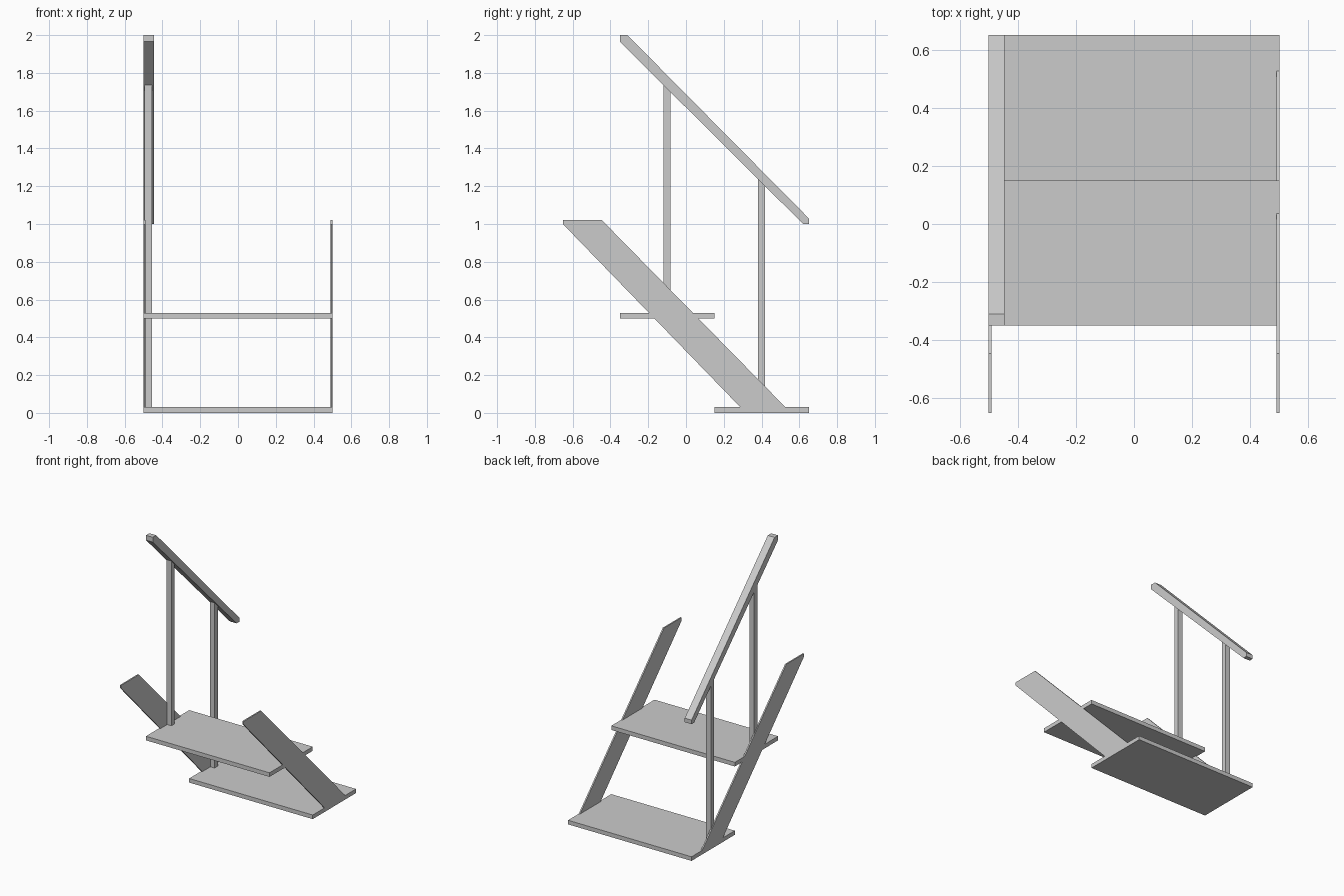
import bpy

if "Cube" in bpy.data.objects:
    bpy.data.objects.remove(bpy.data.objects["Cube"])


def extrude_x(name, profile, x0, x1):
    """Solid from a (y, z) profile, extruded from x0 to x1."""
    n = len(profile)
    verts = [(x, y, z) for x in (x0, x1) for y, z in profile]
    faces = [tuple(range(n))[::-1], tuple(range(n, 2 * n))]
    faces += [(i, (i + 1) % n, n + (i + 1) % n, n + i) for i in range(n)]
    mesh = bpy.data.meshes.new(name)
    mesh.from_pydata(verts, [], faces)
    # profiles are listed counter-clockwise seen from +x
    mesh.update()
    obj = bpy.data.objects.new(name, mesh)
    bpy.context.collection.objects.link(obj)
    return obj


# Treads
for name, y, z in (("lower_tread", 0.15, 0.0), ("upper_tread", -0.35, 0.5)):
    extrude_x(name, [(y, z), (y + 0.5, z), (y + 0.5, z + 0.03), (y, z + 0.03)], -0.5, 0.5)

# Side stringers
stringer = [(0.317, 0), (0.556, 0), (-0.445, 1.02), (-0.65, 1.02), (-0.65, 0.998)]
extrude_x("right_stringer", stringer, 0.49, 0.5)
extrude_x("left_stringer", stringer, -0.5, -0.49)

# Sloped handrail with clipped ends
rail = [(0.62, 1.0), (0.65, 1.0), (0.65, 1.03), (-0.31, 2.0), (-0.35, 2.0), (-0.35, 1.965)]
extrude_x("handrail", rail, -0.5, -0.445)


def rail_underside(y):
    return 1.0 + (0.62 - y) * 0.965 / 0.97


# Posts standing on the treads, cut to the rail slope
for name, y, z in (("lower_post", 0.4, 0.03), ("upper_post", -0.1, 0.53)):
    a, b = y - 0.019, y + 0.019
    extrude_x(name, [(a, z), (b, z), (b, rail_underside(b)), (a, rail_underside(a))],
              -0.495, -0.456)
